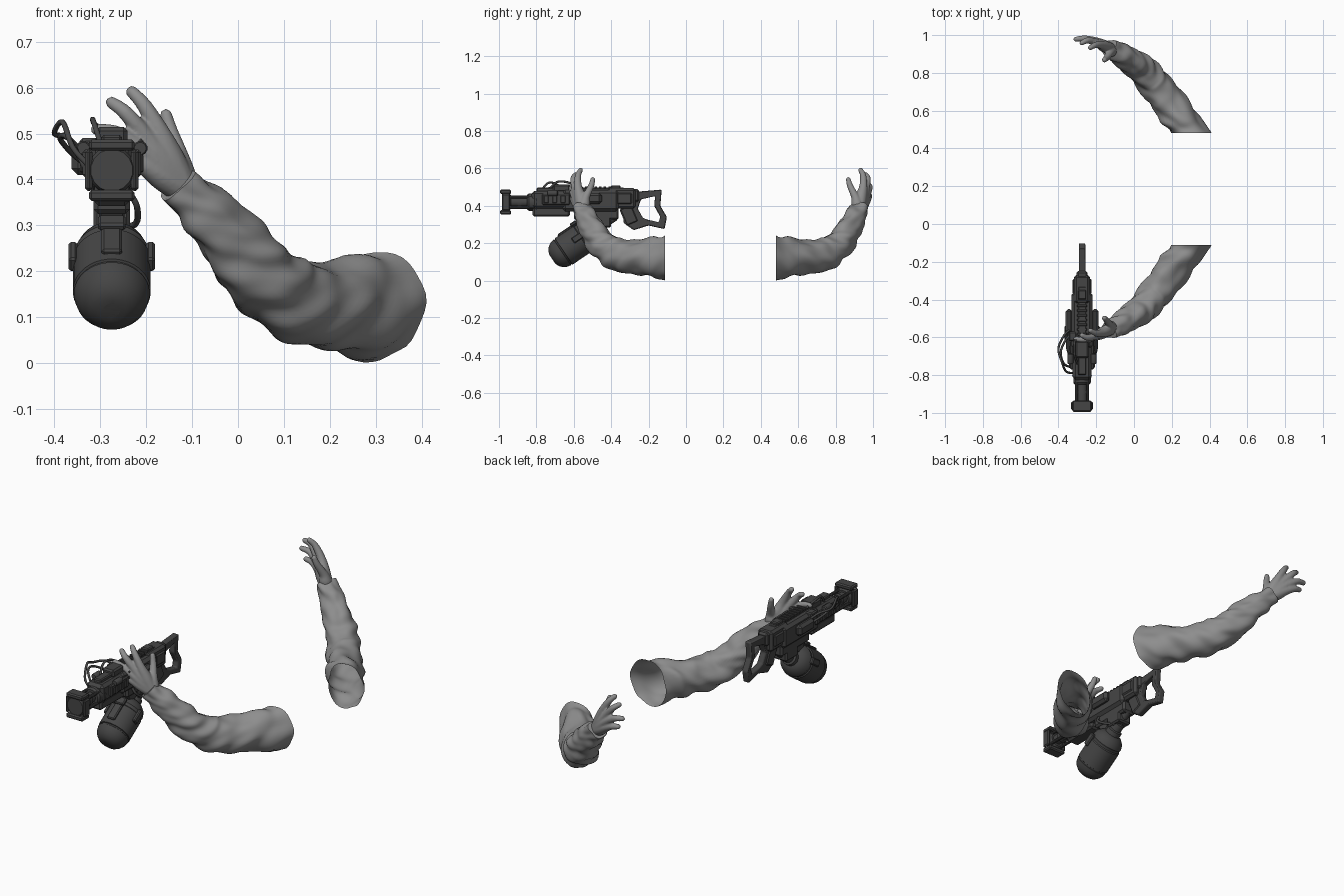
import bpy, bmesh, math
from mathutils import Vector, Matrix, noise

if "Cube" in bpy.data.objects:
    bpy.data.objects.remove(bpy.data.objects["Cube"])


def material(name, v):
    m = bpy.data.materials.new(name)
    m.use_nodes = True
    m.diffuse_color = (v, v, v, 1)
    m.node_tree.nodes["Principled BSDF"].inputs["Base Color"].default_value = (v, v, v, 1)
    return m


GREY = material("sleeve grey", 0.27)
DARK = material("gunmetal", 0.06)
CX = -0.275      # centre line of the weapon
BORE = 0.42      # height of the barrel
MIRROR_Y = 0.37  # sum of y for the two arms


def finish(name, bm, mat, angle=35):
    bmesh.ops.recalc_face_normals(bm, faces=bm.faces)
    me = bpy.data.meshes.new(name)
    bm.to_mesh(me)
    bm.free()
    me.materials.append(mat)
    ob = bpy.data.objects.new(name, me)
    bpy.context.collection.objects.link(ob)
    bpy.ops.object.select_all(action="DESELECT")
    ob.select_set(True)
    bpy.context.view_layer.objects.active = ob
    bpy.ops.object.shade_smooth_by_angle(angle=math.radians(angle))
    return ob


def resample(rows, steps):
    """Smooth rows of numbers with a Catmull-Rom spline."""
    p = [Vector(r) for r in rows]
    p = [2 * p[0] - p[1]] + p + [2 * p[-1] - p[-2]]
    out = []
    for i in range(1, len(p) - 2):
        a, b, c, d = p[i - 1:i + 3]
        for k in range(steps):
            t = k / steps
            out.append(0.5 * (2 * b + (c - a) * t + (2 * a - 5 * b + 4 * c - d) * t * t
                              + (3 * b - a - 3 * c + d) * t ** 3))
    return out + [p[-2]]


def loft(bm, rows, sides, caps=True, start=None, wrinkle=0):
    """Skin rings given as (x, y, z, radius)."""
    pts = [Vector(r[:3]) for r in rows]
    rings = []
    for i, p in enumerate(pts):
        t = (pts[min(i + 1, len(pts) - 1)] - pts[max(i - 1, 0)]).normalized()
        s = i / (len(pts) - 1)
        tall = 1
        if start:
            w = max(0, 1 - s / 0.3)
            t = t.lerp(Vector(start), w).normalized()
            tall = 1 + 0.13 * w
        u = t.cross(Vector((0, 0, 1))).normalized()
        v = u.cross(t)
        ring = []
        for k in range(sides):
            a = math.tau * (k + 0.5) / sides
            r = rows[i][3]
            if wrinkle:
                q = Vector((math.cos(a) * 1.2, math.sin(a) * 1.2, s * 11 + math.sin(a)))
                r += wrinkle * noise.noise(q)
            ring.append(bm.verts.new(p + u * r * math.cos(a) + v * r * tall * math.sin(a)))
        rings.append(ring)
    for a, b in zip(rings, rings[1:]):
        for k in range(sides):
            n = (k + 1) % sides
            bm.faces.new((a[k], a[n], b[n], b[k]))
    if caps:
        bm.faces.new(rings[0])
        bm.faces.new(rings[-1])


def turned(name, start, direction, profile, sides=24):
    """Turned part: profile of (distance, radius) along a direction."""
    d = Vector(direction).normalized()
    bm = bmesh.new()
    loft(bm, [(*(Vector(start) + d * s), r) for s, r in profile], sides)
    return finish(name, bm, DARK)


def box(name, x, y, z, bevel=0.006, tilt=0):
    """Bevelled box from ranges; x is relative to the weapon centre line."""
    size = [b - a for a, b in (x, y, z)]
    mid = Vector((CX + sum(x) / 2, sum(y) / 2, sum(z) / 2))
    bm = bmesh.new()
    bmesh.ops.create_cube(bm, size=1, matrix=Matrix.Translation(mid)
                          @ Matrix.Rotation(tilt, 4, "X") @ Matrix.Diagonal((*size, 1)))
    bmesh.ops.bevel(bm, geom=bm.edges[:], offset=bevel, segments=1, affect="EDGES")
    return finish(name, bm, DARK, 25)


def cable(name, pts, radius):
    cu = bpy.data.curves.new(name, "CURVE")
    cu.dimensions = "3D"
    cu.bevel_depth, cu.bevel_resolution = radius, 2
    sp = cu.splines.new("POLY")
    path = resample(pts, 6)
    sp.points.add(len(path) - 1)
    for q, p in zip(sp.points, path):
        q.co = (*p, 1)
    cu.materials.append(DARK)
    bpy.context.collection.objects.link(bpy.data.objects.new(name, cu))


def mirrored(ob, name):
    c = ob.copy()
    c.data = ob.data.copy()
    c.name = name
    c.data.transform(Matrix.Translation((0, MIRROR_Y, 0)) @ Matrix.Diagonal((1, -1, 1, 1)))
    c.data.flip_normals()
    bpy.context.collection.objects.link(c)


# Sleeve, open at the shoulder end, with a turned-in cuff
sleeve = [(.3, -.112, .122, .106), (.235, -.2, .125, .096), (.165, -.3, .128, .088),
          (.1, -.385, .145, .085), (.045, -.445, .195, .08), (-.01, -.49, .26, .071),
          (-.07, -.53, .33, .06), (-.13, -.56, .393, .047)]
rows = resample(sleeve, 9)
rows.append(Vector((-.128, -.559, .391, .037)))
bm = bmesh.new()
loft(bm, rows, 40, caps=False, start=(0, -1, 0), wrinkle=0.017)
mirrored(finish("front_sleeve", bm, GREY, 60), "rear_sleeve")

# Hand: palm rays and fingers fused into one skin
wrist = (-.12, -.553, .38)
fingers = [[(-.172, -.578, .505), (-.205, -.577, .562), (-.234, -.562, .594)],
           [(-.198, -.59, .488), (-.245, -.602, .545), (-.279, -.587, .57)],
           [(-.207, -.598, .463), (-.262, -.612, .5), (-.312, -.608, .51)],
           [(-.203, -.597, .43), (-.247, -.609, .452), (-.286, -.607, .46)],
           [(-.128, -.535, .448), (-.147, -.508, .505), (-.158, -.497, .545)]]
bm = bmesh.new()
for knuckle, joint, tip in fingers:
    path = [(*wrist, .034), (*Vector(wrist).lerp(Vector(knuckle), .55), .031), (*knuckle, .022),
            (*joint, .0165), (*tip, .013)]
    path = resample(path, 5)
    end = path[-1] + (path[-1] - path[-2]).normalized() * .008
    end[3] = .006
    loft(bm, path + [end], 14)
hand = finish("front_hand", bm, GREY)
remesh = hand.modifiers.new("fuse", "REMESH")
remesh.mode, remesh.voxel_size, remesh.use_smooth_shade = "VOXEL", .0045, True
smooth = hand.modifiers.new("soften", "SMOOTH")
smooth.factor, smooth.iterations = .5, 5
mirrored(hand, "rear_hand")

# Muzzle, barrel and guide rods
Y = (0, 1, 0)
turned("muzzle_ring", (CX, -.985, BORE), Y,
       [(.03, .022), (0, .03), (0, .046), (.012, .052), (.035, .052), (.05, .036)], 16)
for side in (-1, 1):
    z = BORE + side * .055
    box("muzzle_jaw", (-.05, .05), (-.994, -.935), (z - .012, z + .012))
    box("muzzle_cheek", (side * .05 - .008, side * .05 + .008), (-.985, -.94), (.375, .465))
    for dz in (-.028, .028):
        turned("guide_rod", (CX + side * .03, -.95, BORE + dz), Y, [(0, .008), (.15, .008)], 10)
turned("barrel", (CX, -.95, BORE), Y,
       [(0, .026), (.05, .026), (.05, .032), (.07, .032), (.07, .026), (.15, .026)])
turned("barrel_collar", (CX, -.85, BORE), Y, [(0, .04), (.01, .048), (.04, .048), (.05, .055)], 12)

# Receiver and its armour
box("front_shroud", (-.05, .05), (-.825, -.6), (.385, .48), .015)
box("lower_fore_end", (-.038, .038), (-.82, -.62), (.342, .395), .01)
box("receiver", (-.055, .055), (-.66, -.36), (.37, .485), .015)
box("rear_receiver", (-.042, .042), (-.42, -.27), (.385, .495), .012)
box("receiver_underside", (-.04, .04), (-.6, -.36), (.325, .39), .01)
box("top_rail", (-.022, .022), (-.8, -.33), (.47, .497), .005)
box("sight_block", (-.034, .034), (-.71, -.62), (.475, .514), .008)
box("rear_sight", (-.022, .022), (-.4, -.35), (.48, .51), .005)
for i in range(8):
    y = -.59 + i * .025
    box("rail_tooth", (-.026, .026), (y, y + .013), (.494, .504), .002)
for side in (-1, 1):
    def slab(name, a, b, y, z, bevel=.006):
        box(name, tuple(sorted((side * a, side * b))), y, z, bevel)
    slab("shroud_plate", .045, .064, (-.77, -.62), (.405, .465))
    slab("side_pod", .05, .088, (-.58, -.45), (.41, .47), .014)
    slab("pod_strut", .03, .07, (-.62, -.57), (.44, .49))
    slab("rear_plate", .038, .05, (-.37, -.29), (.41, .47))
    for i in range(3):
        slab("shroud_rib", .06, .069, (-.76 + i * .045, -.735 + i * .045), (.415, .455), .003)
    turned("side_knob", (CX + side * .062, -.74, .468), Y, [(0, .013), (.005, .016), (.05, .016), (.055, .012)], 12)

# Looped stock with grip
outer = [(-.33, .47), (-.13, .487), (-.137, .4), (-.102, .34), (-.115, .276), (-.2, .295), (-.28, .27), (-.335, .31)]
inner = [(-.24, .435), (-.165, .452), (-.17, .4), (-.138, .342), (-.145, .312), (-.2, .325), (-.23, .335), (-.258, .385)]
bm = bmesh.new()
o, n = [[bm.verts.new((CX - .017, *p)) for p in loop] for loop in (outer, inner)]
faces = [bm.faces.new((o[i - 1], o[i], n[i], n[i - 1])) for i in range(len(o))]
new = bmesh.ops.extrude_face_region(bm, geom=faces)["geom"]
bmesh.ops.translate(bm, vec=(.034, 0, 0), verts=[g for g in new if isinstance(g, bmesh.types.BMVert)])
stock = finish("looped_stock", bm, DARK, 25)
bev = stock.modifiers.new("edges", "BEVEL")
bev.width, bev.segments, bev.limit_method = .007, 2, "ANGLE"
box("stock_socket", (-.03, .03), (-.34, -.25), (.42, .49), .01)
box("grip_guard", (-.022, .022), (-.34, -.27), (.3, .4), .008, .4)

# Tilted tank with dome, bands, valve and neck
axis = Vector((0, .83, .56)).normalized()
normal = Vector((0, -axis.z, axis.y))
base = Vector((CX, -.715, .115))
turned("tank", base, axis,
       [(.012, .014), (0, .018), (0, .03), (.008, .05), (.022, .066), (.042, .078), (.064, .083), (.066, .08),
        (.072, .08), (.074, .085), (.19, .085), (.195, .08), (.205, .08), (.21, .083), (.235, .075), (.255, .055),
        (.265, .03)], 36)
turned("tank_neck", base + axis * .255, axis, [(0, .04), (.03, .04), (.035, .03), (.07, .03), (.075, .022), (.15, .022)], 16)
tilt = math.atan2(axis.z, axis.y)


def on_tank(name, along, up, x, length, height, bevel=.005):
    c = base + axis * along + normal * up
    box(name, x, (c.y - length / 2, c.y + length / 2), (c.z - height / 2, c.z + height / 2), bevel, tilt)


on_tank("tank_strap", .17, .086, (-.022, .022), .15, .016)
on_tank("strap_buckle", .2, .095, (-.03, .03), .04, .018)
on_tank("tank_hanger", .265, .07, (-.028, .028), .07, .07)
on_tank("valve_block", .33, .02, (-.034, .034), .05, .06)
for side in (-1, 1):
    on_tank("tank_lug", .18, .02, tuple(sorted((side * .075, side * .094))), .07, .035)
box("tank_mount", (-.04, .04), (-.5, -.4), (.285, .35), .008)

# Hoses
cable("outer_hose", [(-.33, -.55, .45), (-.37, -.59, .49), (-.4, -.66, .5), (-.382, -.73, .525), (-.36, -.78, .47), (-.325, -.79, .43)], .006)
cable("inner_hose", [(-.33, -.58, .43), (-.365, -.62, .46), (-.388, -.68, .49), (-.37, -.74, .49), (-.33, -.76, .42)], .006)
cable("top_hose", [(-.3, -.59, .5), (-.315, -.63, .525), (-.315, -.69, .527), (-.3, -.74, .48)], .006)
cable("feed_hose", [(-.235, -.56, .37), (-.22, -.55, .34), (-.222, -.5, .305), (-.25, -.46, .295)], .007)
